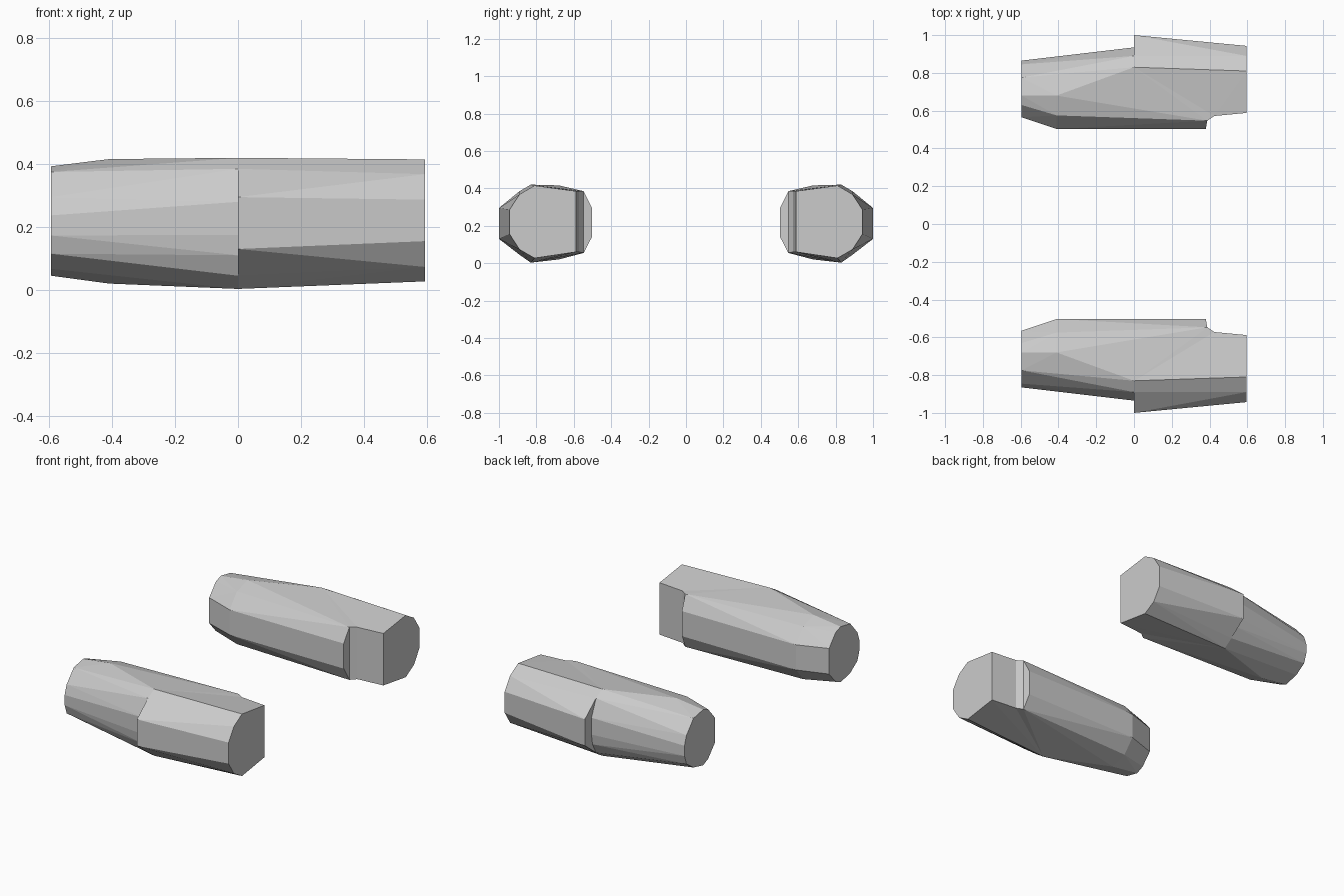
import bpy, bmesh, math

if "Cube" in bpy.data.objects:
    bpy.data.objects.remove(bpy.data.objects["Cube"])

def hull(name, rings):
    """Flat-faced convex solid from (x, [(y, z), ...]) sections, mirrored across y."""
    bm = bmesh.new()
    for x, pts in rings:
        for y, z in pts:
            bm.verts.new((x, y, z))
    res = bmesh.ops.convex_hull(bm, input=bm.verts[:])
    bmesh.ops.delete(bm, geom=[v for v in bm.verts if not v.link_faces], context='VERTS')
    bmesh.ops.dissolve_limit(bm, angle_limit=math.radians(0.5),
                             verts=bm.verts[:], edges=bm.edges[:])
    bmesh.ops.recalc_face_normals(bm, faces=bm.faces[:])
    me = bpy.data.meshes.new(name)
    bm.to_mesh(me)
    bm.free()
    ob = bpy.data.objects.new(name, me)
    bpy.context.collection.objects.link(ob)
    m = ob.modifiers.new("mirror", 'MIRROR')
    m.use_axis = (False, True, False)
    m.use_clip = False
    m.use_mirror_merge = False
    return ob

# Shared corner points
ridge = [(.83, .42), (.83, .003)]
notch = [(.547, .385), (.547, .055)]
neck = [(.572, .385), (.572, .06)]
inner_face = [(.503, .297), (.503, .14)]

# Tapered front pod with the long inner panel
hull("front_pod", [
    (-.595, [(.565, .30), (.63, .375), (.68, .393), (.775, .375), (.845, .295),
             (.865, .237), (.865, .173), (.845, .115), (.775, .067), (.68, .045),
             (.63, .067), (.565, .14)]),
    (-.41, [(.575, .385), (.68, .416), (.68, .02), (.575, .055)] + inner_face),
    (0, ridge + [(.89, .385), (.935, .28), (.935, .175), (.925, .11), (.89, .045)]),
    (.38, inner_face),
    (.388, notch),
])

# Wider rear housing with the stepped outer edge
hull("rear_housing", [
    (0, ridge + [(.89, .385), (1, .295), (1, .13), (.89, .045)]),
    (.425, neck),
    (.595, [(.588, .385), (.81, .415), (.89, .368), (.943, .287),
            (.943, .155), (.89, .073), (.81, .027), (.588, .06)]),
])

# Small chamfer joining the inner panel to the housing
hull("panel_chamfer", [(0, ridge), (.388, notch), (.425, neck)])
